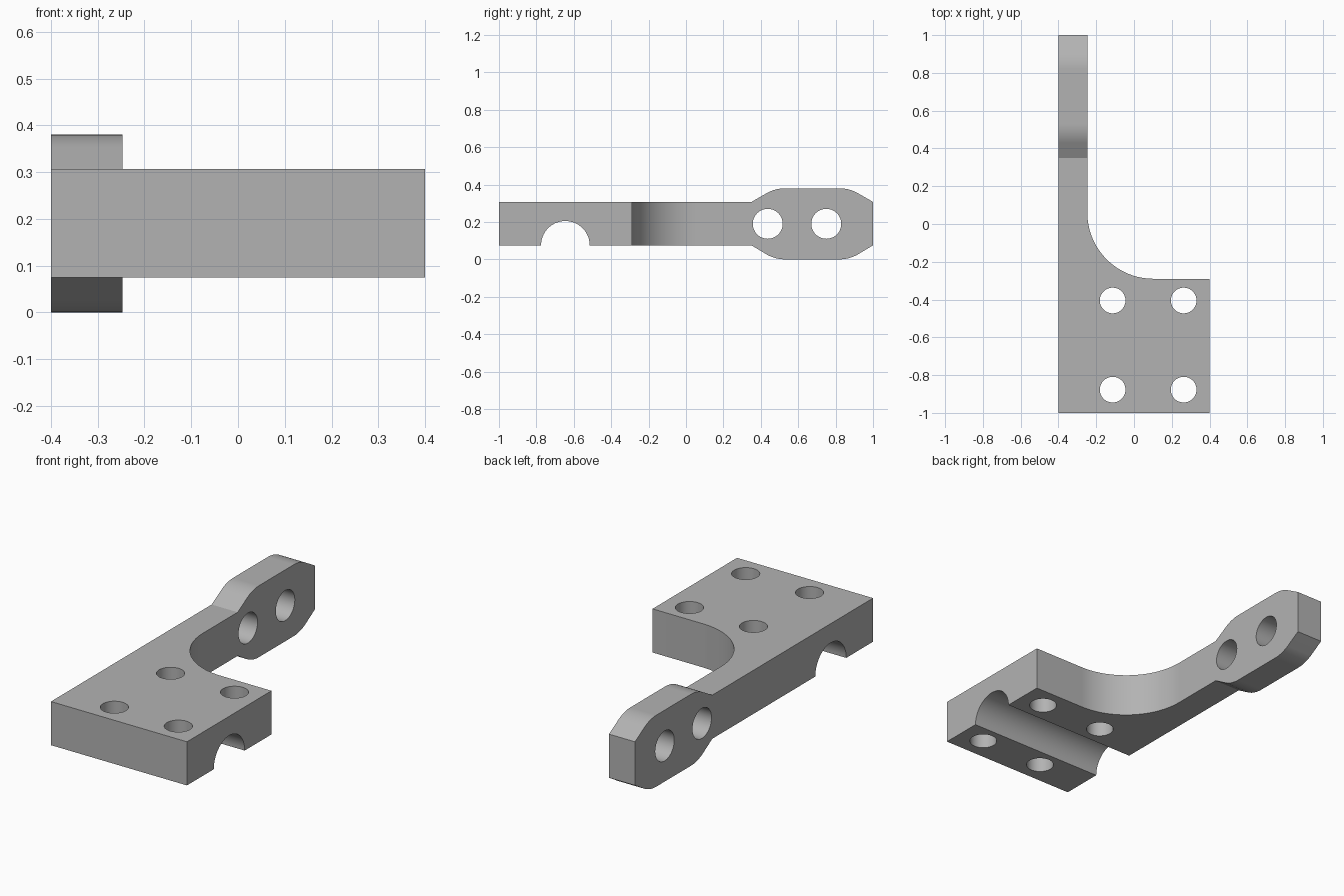
import bpy, bmesh, math
from mathutils import Vector

default = bpy.data.objects.get("Cube")
if default:
    bpy.data.objects.remove(default, do_unlink=True)

metal = bpy.data.materials.new("plain grey")
metal.use_nodes = True
GREY = (0.45, 0.45, 0.45, 1)
metal.diffuse_color = GREY
metal.node_tree.nodes["Principled BSDF"].inputs["Base Color"].default_value = GREY


def arc(cx, cy, r, start, end, steps):
    """Points on a circular arc, angles in degrees."""
    angles = [math.radians(start + (end - start) * i / steps) for i in range(steps + 1)]
    return [(cx + r * math.cos(a), cy + r * math.sin(a)) for a in angles]


def prism(name, profile, axis, low, high):
    """Extrude a closed 2D profile along x (profile is y, z) or z (profile is x, y)."""
    place = (lambda p: (low, *p)) if axis == "x" else (lambda p: (*p, low))
    bm = bmesh.new()
    face = bm.faces.new([bm.verts.new(place(p)) for p in profile])
    out = bmesh.ops.extrude_face_region(bm, geom=[face])
    step = Vector((high - low, 0, 0) if axis == "x" else (0, 0, high - low))
    moved = [v for v in out["geom"] if isinstance(v, bmesh.types.BMVert)]
    bmesh.ops.translate(bm, verts=moved, vec=step)
    bmesh.ops.recalc_face_normals(bm, faces=bm.faces)
    mesh = bpy.data.meshes.new(name)
    bm.to_mesh(mesh)
    bm.free()
    mesh.materials.append(metal)
    obj = bpy.data.objects.new(name, mesh)
    bpy.context.collection.objects.link(obj)
    return obj


BOTTOM, TOP, MID = 0.075, 0.307, 0.19
HEAD_R, HEAD_TOP = 0.2, 0.38

# Side silhouette: plate, arm and rounded head, with the half-round channel below
cz = HEAD_TOP - HEAD_R
upper = [(0.35, TOP)]
upper += arc(0.53, cz, HEAD_R, 120, 90, 8)
upper += arc(0.82, cz, HEAD_R, 90, 60, 8)
upper += [(1, TOP)]
lower = [(y, 2 * MID - z) for y, z in reversed(upper)]
lower[0], lower[-1] = (1, BOTTOM), (0.35, BOTTOM)
channel = arc(-0.645, BOTTOM, 0.13, 0, 180, 32)
outline = [(-1, TOP)] + upper + lower + channel + [(-1, BOTTOM)]
bracket = prism("bracket", outline, "x", -0.4, 0.4)

# Relief that leaves the slim arm and its inner fillet
relief = [(-0.247, 1.2)] + arc(0.103, 0.06, 0.35, 180, 270, 32) + [(0.6, -0.29), (0.6, 1.2)]
cutters = [prism("arm_relief", relief, "z", -0.2, 0.6)]

# Bolt holes through the plate and through the head
for x in (-0.113, 0.263):
    for y in (-0.405, -0.877):
        cutters.append(prism("plate_hole", arc(x, y, 0.068, 0, 360, 48)[:-1], "z", -0.2, 0.6))
for y in (0.437, 0.75):
    cutters.append(prism("head_hole", arc(y, MID, 0.08, 0, 360, 48)[:-1], "x", -0.6, 0.6))

bpy.ops.object.select_all(action="DESELECT")
bracket.select_set(True)
bpy.context.view_layer.objects.active = bracket
for cutter in cutters:
    cutter.hide_render = True
    mod = bracket.modifiers.new("cut", "BOOLEAN")
    mod.operation, mod.solver, mod.object = "DIFFERENCE", "EXACT", cutter
    bpy.ops.object.modifier_apply(modifier=mod.name)
    bpy.data.objects.remove(cutter, do_unlink=True)

# Smooth curved walls, crisp edges, flat plane shading
bpy.ops.object.shade_smooth_by_angle(angle=math.radians(20))
weighted = bracket.modifiers.new("flat planes", "WEIGHTED_NORMAL")
weighted.keep_sharp = True
